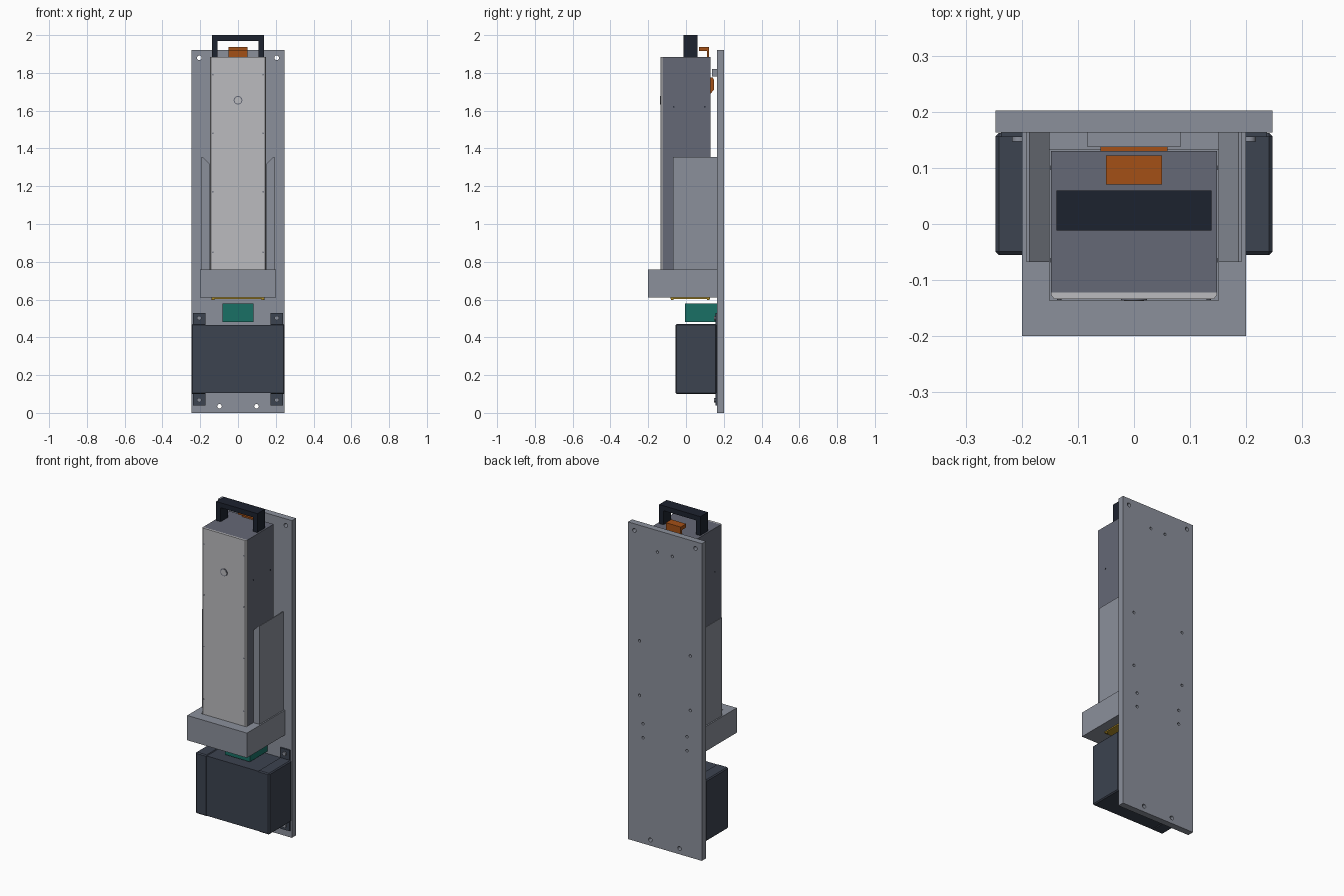
import bpy, bmesh, math
from mathutils import Matrix, Vector

if "Cube" in bpy.data.objects:
    bpy.data.objects.remove(bpy.data.objects["Cube"])


def mat(name, r, g, b):
    m = bpy.data.materials.new(name)
    m.diffuse_color = (r, g, b, 1)
    m.use_nodes = True
    m.node_tree.nodes["Principled BSDF"].inputs["Base Color"].default_value = m.diffuse_color
    return m


STEEL = mat("steel_grey", 0.26, 0.28, 0.33)
BODY = mat("body_grey", 0.13, 0.14, 0.18)
LID = mat("lid_grey", 0.5, 0.5, 0.52)
BLACK = mat("handle_black", 0.012, 0.016, 0.028)
SLATE = mat("slate_blue", 0.045, 0.056, 0.08)
ORANGE = mat("latch_orange", 0.37, 0.08, 0.008)
GREEN = mat("connector_green", 0.01, 0.16, 0.13)
BRASS = mat("brass", 0.45, 0.28, 0.02)


def finish(name, bm, material):
    bmesh.ops.recalc_face_normals(bm, faces=bm.faces)
    me = bpy.data.meshes.new(name)
    bm.to_mesh(me)
    bm.free()
    ob = bpy.data.objects.new(name, me)
    bpy.context.collection.objects.link(ob)
    me.materials.append(material)
    return ob


def box(name, x, y, z, material, bevel=0):
    bm = bmesh.new()
    size = [b - a for a, b in (x, y, z)]
    mid = [(a + b) / 2 for a, b in (x, y, z)]
    bmesh.ops.create_cube(bm, size=1, matrix=Matrix.Translation(mid) @ Matrix.Diagonal((*size, 1)))
    if bevel:
        bmesh.ops.bevel(bm, geom=bm.edges[:], offset=bevel, segments=1, affect='EDGES')
    return finish(name, bm, material)


def prism(name, points, axis, lo, hi, material):
    """Extrude a closed profile along 'x' (y,z points), 'y' (x,z) or 'z' (x,y)."""
    i = "xyz".index(axis)
    bm = bmesh.new()
    verts = []
    for p in points:
        co = list(p)
        co.insert(i, lo)
        verts.append(bm.verts.new(co))
    face = bm.faces.new(verts)
    moved = bmesh.ops.extrude_face_region(bm, geom=[face])['geom']
    shift = Vector((0, 0, 0))
    shift[i] = hi - lo
    bmesh.ops.translate(bm, vec=shift, verts=[g for g in moved if isinstance(g, bmesh.types.BMVert)])
    return finish(name, bm, material)


def discs(name, centres, radius, depth, axis, material, sides=16):
    """One object made of equal cylinders along the given axis."""
    turn = {'x': Matrix.Rotation(math.pi / 2, 4, 'Y'), 'y': Matrix.Rotation(math.pi / 2, 4, 'X'),
            'z': Matrix.Identity(4)}[axis]
    bm = bmesh.new()
    for c in centres:
        bmesh.ops.create_cone(bm, cap_ends=True, segments=sides, radius1=radius, radius2=radius,
                              depth=depth, matrix=Matrix.Translation(c) @ turn)
    ob = finish(name, bm, material)
    smooth(ob)
    return ob


def smooth(ob):
    bpy.ops.object.select_all(action='DESELECT')
    ob.select_set(True)
    bpy.context.view_layer.objects.active = ob
    bpy.ops.object.shade_smooth_by_angle(angle=math.radians(30))


def cut(ob, cutter):
    mod = ob.modifiers.new("cut", 'BOOLEAN')
    mod.operation, mod.solver, mod.object = 'DIFFERENCE', 'EXACT', cutter
    bpy.context.view_layer.objects.active = ob
    bpy.ops.object.modifier_apply(modifier=mod.name)
    bpy.data.objects.remove(cutter)


S = (-1, 1)

# Mounting plate with corner holes and rear screw holes
plate = box("back_plate", (-.247, .247), (.163, .202), (0, 1.92), STEEL)
corners = [(s * x, .18, z) for s in S for x, z in ((.205, 1.88), (.098, .035))]
cut(plate, discs("corner_holes", corners, .012, .1, 'y', STEEL, 24))
rear = [(s * x, .202, z) for s in S
        for x, z in ((.05, 1.79), (.17, 1.22), (.17, .89), (.147, .725), (.147, .64))]
cut(plate, discs("rear_screw_holes", rear, .008, .05, 'y', STEEL))

# Cradle: pocketed base and two guide walls with lead-in chamfers
base = box("cradle_base", (-.2, .2), (-.2, .163), (.61, .76), STEEL)
cut(base, box("pocket", (-.151, .151), (-.136, .132), (.64, .9), STEEL))
for s, side in zip(S, ("left", "right")):
    prism(side + "_guide_wall",
          [(s * .151, .76), (s * .192, .76), (s * .192, 1.355), (s * .186, 1.355), (s * .151, 1.32)],
          'y', -.068, .163, STEEL)

# Battery case and lighter front cover with chamfered front edges
box("battery_case", (-.148, .148), (-.122, .13), (.645, 1.885), BODY)
cover = [(-.148, -.122), (-.148, -.126), (-.142, -.134), (.142, -.134), (.148, -.126), (.148, -.122)]
prism("front_cover", cover, 'z', .645, 1.885, LID)
button = discs("button_rim", [(0, -.1345, 1.655)], .023, .004, 'y', BODY, 32)
discs("button", [(0, -.135, 1.655)], .018, .005, 'y', LID, 32)
discs("cover_screws", [(s * .133, -.134, z) for s in S for z in (1.79, 1.48, 1.17, .85)],
      .004, .002, 'y', BODY)
discs("case_screws", [(s * .148, y, 1.62) for s in S for y in (-.065, .1)], .004, .002, 'x', BLACK)

# Carry handle
prism("carry_handle", [(-.138, 1.885), (-.138, 2), (.138, 2), (.138, 1.885),
                       (.108, 1.885), (.108, 1.97), (-.108, 1.97), (-.108, 1.885)],
      'y', -.012, .06, BLACK)

# Release latch: thumb tab on top, hook at the back, and the strike it catches
prism("latch_tab", [(.11, 1.88), (.11, 1.915), (.07, 1.915), (.07, 1.937), (.122, 1.937), (.122, 1.88)],
      'x', -.05, .05, ORANGE)
prism("latch_hook", [(.11, 1.775), (.142, 1.775), (.147, 1.765), (.147, 1.71), (.13, 1.69), (.11, 1.69)],
      'x', -.06, .06, ORANGE)
box("latch_strike", (-.083, .083), (.137, .163), (1.78, 1.82), STEEL)

# Contact plate under the cradle, with screw heads
box("contact_plate", (-.14, .14), (-.083, .127), (.603, .61), BRASS)
discs("contact_screws", [(s * .132, y, .602) for s in S for y in (-.073, .118)], .007, .008, 'z', BRASS)

# Green terminal block
box("terminal_block", (-.083, .083), (-.005, .163), (.48, .58), GREEN)

# Electronics box: main body and chamfered end caps
box("electronics_box", (-.237, .237), (-.053, .163), (.104, .466), SLATE)
for s, side in zip(S, ("left", "right")):
    x = sorted((s * .17, s * .247))
    box(side + "_end_cap", x, (-.055, .162), (.1, .47), SLATE, .006)

# Mounting tabs with screws
for s, side in zip(S, ("left", "right")):
    for z0, z1, level in ((.465, .53, "upper"), (.04, .105, "lower")):
        x = sorted((s * .172, s * .237))
        box(f"{level}_{side}_tab", x, (.155, .163), (z0, z1), SLATE)
tabs = [(s * .205, .152, z) for s in S for z in (.502, .068)]
discs("tab_screws", tabs, .012, .01, 'y', STEEL)
